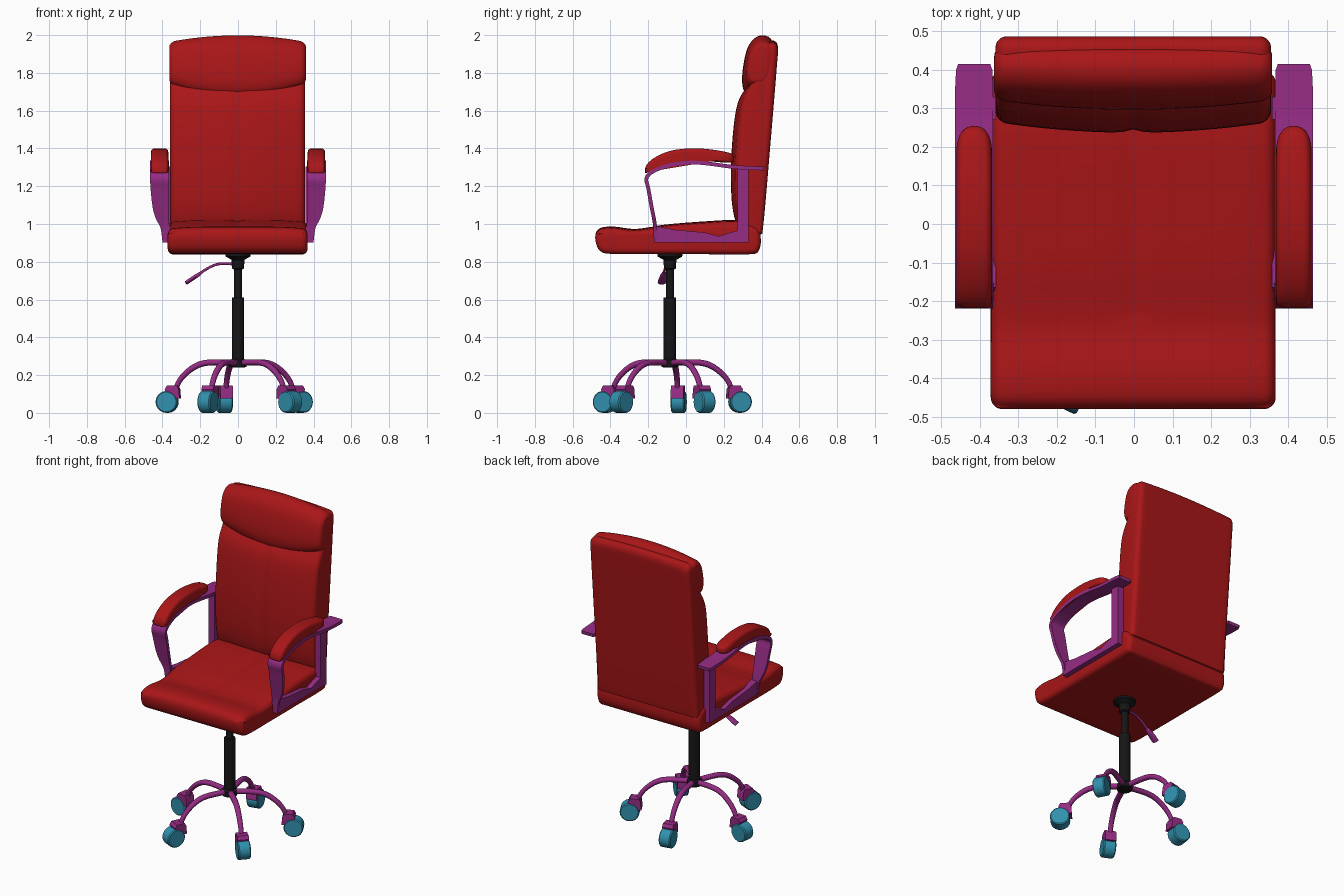
import bpy, bmesh, math
from mathutils import Vector, Matrix

if "Cube" in bpy.data.objects:
    bpy.data.objects.remove(bpy.data.objects["Cube"])


def material(name, rgb):
    m = bpy.data.materials.new(name)
    m.diffuse_color = (*rgb, 1)
    m.use_nodes = True
    m.node_tree.nodes["Principled BSDF"].inputs["Base Color"].default_value = m.diffuse_color
    return m


RED = material("red_upholstery", (0.40, 0.008, 0.009))
PURPLE = material("purple_plastic", (0.30, 0.025, 0.23))
BLACK = material("black_metal", (0.008, 0.008, 0.008))
TEAL = material("teal_wheel", (0.03, 0.28, 0.42))
CY = -0.085  # y of the column


def spline(pts, closed, n):
    """Catmull-Rom through points of any dimension."""
    p = [Vector(q) for q in pts]
    k = len(p)
    get = (lambda i: p[i % k]) if closed else (lambda i: p[max(0, min(k - 1, i))])
    out = []
    for i in range(k if closed else k - 1):
        a, b, c, d = (get(i + j) for j in (-1, 0, 1, 2))
        for s in range(n):
            t = s / n
            out.append(0.5 * (2 * b + (c - a) * t + (2 * a - 5 * b + 4 * c - d) * t * t
                              + (3 * b - a - 3 * c + d) * t ** 3))
    return out if closed else out + [p[-1]]


def loft(name, rings, mat, angle=40, matrix=None):
    """Skin a series of equal-length rings and cap both ends."""
    bm = bmesh.new()
    rows = [[bm.verts.new(v) for v in r] for r in rings]
    n = len(rows[0])
    for a, b in zip(rows, rows[1:]):
        for i in range(n):
            j = (i + 1) % n
            bm.faces.new((a[i], a[j], b[j], b[i]))
    bm.faces.new(rows[0])
    bm.faces.new(rows[-1])
    bmesh.ops.recalc_face_normals(bm, faces=bm.faces)
    if matrix:
        bm.transform(matrix)
    me = bpy.data.meshes.new(name)
    bm.to_mesh(me)
    bm.free()
    me.materials.append(mat)
    me.shade_smooth()
    me.set_sharp_from_angle(angle=math.radians(angle))
    ob = bpy.data.objects.new(name, me)
    bpy.context.collection.objects.link(ob)
    return ob


def cushion(name, profile, cx, hw, d, shape, n=24):
    """Side profile (y, z) swept across x, with rounded side edges of radius d."""
    loop = spline(profile, True, 4)
    k = len(loop)
    area = sum(loop[i].cross(loop[(i + 1) % k]) for i in range(k))
    sgn = 1 if area > 0 else -1
    inward = []
    for i in range(k):
        t = (loop[(i + 1) % k] - loop[i - 1]).normalized()
        inward.append(Vector((-t.y, t.x)) * sgn)
    arc = [i * math.pi / 10 for i in range(1, 6)]
    st = [(-(hw - d + d * math.sin(a)), d * (1 - math.cos(a))) for a in reversed(arc)]
    st += [((hw - d) * (2 * i / n - 1), 0) for i in range(n + 1)]
    st += [(-x, e) for x, e in reversed(st[:5])]
    rings = []
    for x, e in st:
        ring = []
        for p, nrm in zip(loop, inward):
            q = p + nrm * e
            y, z = shape(x, x / hw, q.x, q.y)
            ring.append((cx + x, y, z))
        rings.append(ring)
    return loft(name, rings, RED, 60)


def tube(name, path, mat, matrix, sides=12):
    """Planar tube: path of (r, z, radius in plane, radius across)."""
    pts = spline(path, False, 4)
    rings = []
    for i, p in enumerate(pts):
        t = Vector(pts[min(i + 1, len(pts) - 1)][:2]) - Vector(pts[max(i - 1, 0)][:2])
        t.normalize()
        ring = []
        for s in range(sides):
            a = 2 * math.pi * s / sides
            u, v = p[2] * math.cos(a), p[3] * math.sin(a)
            ring.append((p[0] - t.y * u, v, p[1] + t.x * u))
        rings.append(ring)
    return loft(name, rings, mat, 50, matrix)


def circle(r, z, n=24):
    return [(r * math.cos(2 * math.pi * i / n), r * math.sin(2 * math.pi * i / n), z) for i in range(n)]


def crease(x):
    return math.exp(-(x / 0.022) ** 2)


# Seat cushion with front roll and shallow centre seam
def seat_shape(x, t, y, z):
    if z > 0.95:
        z -= 0.012 * t ** 4
        if y > -0.25:
            z -= 0.007 * crease(x)
    return y, z


cushion("seat", [(-0.477, 0.90), (-0.455, 0.858), (-0.40, 0.842), (-0.2, 0.84), (0.1, 0.84),
                 (0.34, 0.84), (0.385, 0.86), (0.396, 0.92), (0.375, 0.99), (0.27, 1.02),
                 (0.1, 1.014), (-0.1, 0.998), (-0.2, 0.982), (-0.28, 0.974), (-0.38, 0.986),
                 (-0.45, 0.98), (-0.478, 0.95)], -0.002, 0.37, 0.03, seat_shape)


# Backrest, bowed in the middle
def back_shape(x, t, y, z):
    f = max(0, min(1, (0.40 - y) / 0.14))
    y += f * (0.028 * t * t + 0.009 * crease(x))
    if z > 1.9:
        z -= 0.015 * t * t
    return y, z


cushion("backrest", [(0.35, 0.94), (0.275, 0.99), (0.245, 1.09), (0.237, 1.25), (0.243, 1.42),
                     (0.26, 1.58), (0.285, 1.67), (0.34, 1.76), (0.37, 1.90), (0.40, 1.955),
                     (0.45, 1.973), (0.484, 1.95), (0.482, 1.85), (0.445, 1.4),
                     (0.41, 1.0), (0.395, 0.945)], -0.002, 0.358, 0.03, back_shape)


# Headrest pillow with curved lower edge
def head_shape(x, t, y, z):
    k = max(0, min(1, (z - 1.67) / 0.32))
    z += t * t * (0.07 * (1 - k) - 0.035 * k)
    if y < 0.42:
        y += 0.025 * t * t * (0.42 - y) / 0.12
    return y, z


cushion("headrest", [(0.37, 1.675), (0.32, 1.685), (0.298, 1.74), (0.302, 1.83), (0.325, 1.93),
                     (0.365, 1.985), (0.415, 1.998), (0.455, 1.97), (0.465, 1.88),
                     (0.45, 1.75), (0.42, 1.69)], -0.002, 0.361, 0.03, head_shape)


# Armrests: pad, bent strap and side bracket
def pad_shape(x, t, y, z):
    if y > 0.1:
        y -= 0.05 * (1 - math.sqrt(max(0, 1 - t * t))) * (y - 0.1) / 0.155
    return y, z


PAD = [(-0.218, 1.275), (-0.205, 1.272), (-0.15, 1.305), (-0.08, 1.326), (0.0, 1.335), (0.12, 1.332),
       (0.235, 1.325), (0.255, 1.345), (0.235, 1.375), (0.12, 1.396), (0.02, 1.40),
       (-0.08, 1.388), (-0.16, 1.355), (-0.208, 1.315)]
STRAP = [(0.41, 1.293, 0.385, 0.445), (0.40, 1.294, 0.368, 0.462), (0.25, 1.302, 0.366, 0.465),
         (0.1, 1.322, 0.366, 0.465), (0.0, 1.324, 0.366, 0.465), (-0.1, 1.308, 0.366, 0.465),
         (-0.18, 1.275, 0.366, 0.465), (-0.21, 1.24, 0.366, 0.465), (-0.2, 1.19, 0.366, 0.463),
         (-0.182, 1.09, 0.365, 0.452), (-0.17, 1.03, 0.365, 0.435), (-0.163, 0.98, 0.363, 0.41),
         (-0.16, 0.905, 0.361, 0.40)]
BRACKET = [(-0.17, 0.902), (0.33, 0.902), (0.33, 1.305), (0.272, 1.305), (0.272, 0.965),
           (0.235, 0.955), (0.175, 0.935), (0.1, 0.955), (-0.06, 0.97), (-0.165, 0.99)]
for s, side in ((-1, "left"), (1, "right")):
    cushion(side + "_arm_pad", PAD, s * 0.415, 0.046, 0.02, pad_shape, 6)
    pts = spline(STRAP, False, 3)
    rings = []
    for i, p in enumerate(pts):
        t = Vector(pts[min(i + 1, len(pts) - 1)][:2]) - Vector(pts[max(i - 1, 0)][:2])
        nrm = Vector((-t.y, t.x)).normalized() * 0.01
        y, z, xi, xo = p
        rings.append([(s * xx, y + k * nrm.x, z + k * nrm.y) for xx, k in ((xi, 1), (xo, 1), (xo, -1), (xi, -1))])
    loft(side + "_arm_strap", rings, PURPLE)
    loft(side + "_arm_bracket", [[(s * x, y, z) for y, z in BRACKET] for x in (0.358, 0.40)], PURPLE, 30)

# Gas column and seat mount
COLUMN = [(0.025, 0.24), (0.045, 0.243), (0.045, 0.275), (0.033, 0.285), (0.033, 0.61), (0.022, 0.611),
          (0.022, 0.76), (0.032, 0.765), (0.034, 0.81), (0.065, 0.828), (0.067, 0.85)]
loft("gas_column", [circle(r, z) for r, z in COLUMN], BLACK, 30, Matrix.Translation((0, CY, 0)))


def placed(deg):
    return Matrix.Translation((0, CY, 0)) @ Matrix.Rotation(math.radians(deg), 4, 'Z')


# Height lever with flat paddle
tube("lever_rod", [(0.0, 0.785, 0.007, 0.007), (0.09, 0.79, 0.007, 0.007), (0.15, 0.772, 0.007, 0.007),
                   (0.22, 0.728, 0.007, 0.007)], PURPLE, placed(189))
tube("lever_paddle", [(0.195, 0.744, 0.007, 0.01), (0.215, 0.73, 0.01, 0.017), (0.25, 0.707, 0.011, 0.022),
                      (0.278, 0.688, 0.01, 0.022)], PURPLE, placed(189))

# Five-leg base with casters
HOOD = [(0.308, 0.075), (0.312, 0.125), (0.322, 0.145), (0.375, 0.145), (0.387, 0.125), (0.375, 0.075)]
for i in range(5):
    m = placed(173 + 72 * i)
    tube(f"base_leg_{i + 1}", [(0.02, 0.265, 0.016, 0.018), (0.15, 0.267, 0.016, 0.018),
                               (0.22, 0.25, 0.016, 0.017), (0.28, 0.208, 0.015, 0.016),
                               (0.318, 0.16, 0.014, 0.015), (0.335, 0.11, 0.014, 0.015)], PURPLE, m)
    loft(f"caster_hood_{i + 1}", [[(r, w, z) for r, z in HOOD] for w in (-0.034, 0.034)], PURPLE, 35, m)
    wheel = [circle(r, z) for r, z in ((0.052, -0.037), (0.058, -0.031), (0.058, 0.031), (0.052, 0.037))]
    loft(f"caster_wheel_{i + 1}", wheel, TEAL, 35,
         m @ Matrix.Translation((0.378, 0, 0.058)) @ Matrix.Rotation(math.pi / 2, 4, 'X'))
